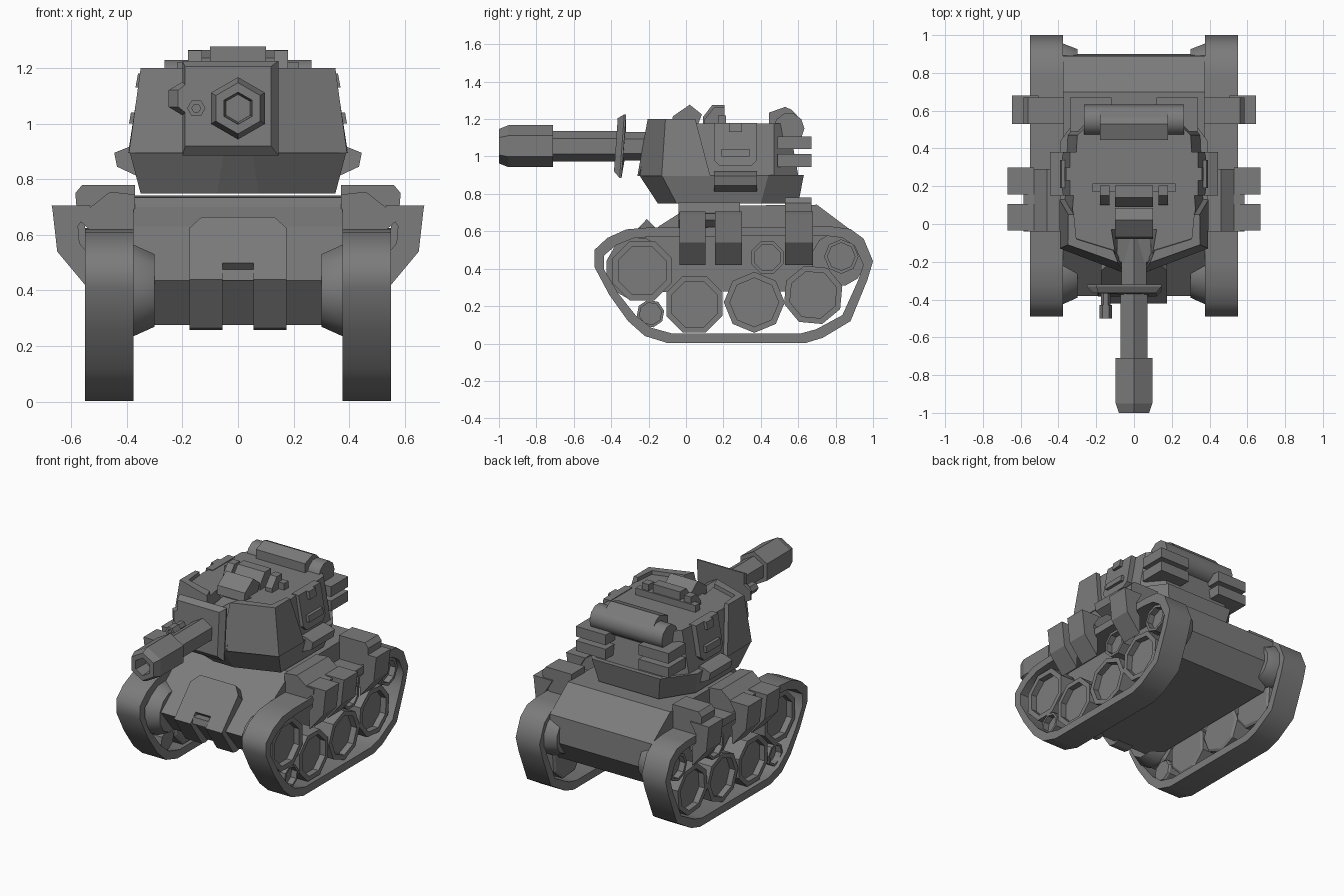
import bpy, bmesh
from math import cos, sin, pi, radians

if "Cube" in bpy.data.objects:
    bpy.data.objects.remove(bpy.data.objects["Cube"])

grey = bpy.data.materials.new("dark_grey")
grey.diffuse_color = (.2, .2, .2, 1)
grey.use_nodes = True
grey.node_tree.nodes["Principled BSDF"].inputs["Base Color"].default_value = grey.diffuse_color

def loft(name, rings, mirror=False, closed=False, smooth=0):
    """Skin a series of equal-length point rings; cap the ends or close into a loop."""
    bm = bmesh.new()
    for s in ((1, -1) if mirror else (1,)):
        vs = [[bm.verts.new((p[0] * s, p[1], p[2])) for p in r] for r in rings]
        n = len(rings[0])
        pairs = list(zip(vs, vs[1:])) + ([(vs[-1], vs[0])] if closed else [])
        for a, b in pairs:
            for i in range(n):
                j = (i + 1) % n
                bm.faces.new((a[i], a[j], b[j], b[i]))
        if not closed:
            bm.faces.new(vs[0][::-1])
            bm.faces.new(vs[-1])
    bmesh.ops.recalc_face_normals(bm, faces=bm.faces)
    me = bpy.data.meshes.new(name)
    bm.to_mesh(me)
    bm.free()
    me.materials.append(grey)
    ob = bpy.data.objects.new(name, me)
    bpy.context.collection.objects.link(ob)
    if smooth:
        bpy.ops.object.select_all(action='DESELECT')
        ob.select_set(True)
        bpy.context.view_layer.objects.active = ob
        bpy.ops.object.shade_smooth_by_angle(angle=radians(smooth))
    return ob

def ring(pts, axis, a):
    f = {'x': lambda u, v: (a, u, v), 'y': lambda u, v: (u, a, v), 'z': lambda u, v: (u, v, a)}[axis]
    return [f(u, v) for u, v in pts]

def prism(name, pts, axis, a, b, mirror=False):
    return loft(name, [ring(pts, axis, a), ring(pts, axis, b)], mirror)

def box(name, x0, x1, y0, y1, z0, z1, mirror=False):
    return prism(name, [(x0, y0), (x1, y0), (x1, y1), (x0, y1)], 'z', z0, z1, mirror)

def turned(name, centre, axis, n, steps, phase=0.0, mirror=False, smooth=0):
    """Lathe: steps are (position along axis, radius)."""
    u, v = centre
    return loft(name, [ring([(u + r * cos(phase + 2 * pi * i / n), v + r * sin(phase + 2 * pi * i / n))
                             for i in range(n)], axis, p) for p, r in steps], mirror, False, smooth)

def sym(half, z):
    """Plan outline symmetric in x at height z."""
    return ring(half + [(-x, y) for x, y in reversed(half)], 'z', z)

# Tracks
outer = [(-.49, .5), (-.42, .565), (-.32, .61), (-.2, .62), (.78, .625), (.88, .612), (.95, .56), (1, .44),
         (.97, .34), (.88, .12), (.73, .03), (.64, .003), (-.1, .003), (-.22, .04), (-.31, .12), (-.41, .26), (-.49, .41)]
inner = [(.255 + (y - .255) * .93, .32 + (z - .32) * .84) for y, z in outer]
loft("track", [ring(outer, 'x', .375), ring(outer, 'x', .55), ring(inner, 'x', .55), ring(inner, 'x', .375)],
     True, True, 50)

# Wheels with recessed faces
wheels = [("sprocket", -.235, .39, .172, 8, pi / 8), ("road_wheel_front", .045, .21, .163, 8, pi / 8),
          ("road_wheel_mid", .365, .22, .163, 8, 0), ("road_wheel_rear", .68, .26, .163, 8, .3),
          ("small_wheel", -.19, .16, .075, 8, .2), ("roller_front", .435, .46, .092, 8, pi / 8),
          ("roller_rear", .83, .465, .092, 8, 0)]
for name, y, z, r, n, ph in wheels:
    turned(name, (y, z), 'x', n, [(.385, r * .9), (.395, r), (.525, r), (.525, r * .8), (.485, r * .8)], ph, True)

# Final drive cones
turned("front_drive", (-.26, .4), 'x', 12, [(.3, .135), (.375, .17), (.41, .17)], pi / 12, True, 40)
turned("rear_drive", (.815, .45), 'x', 12, [(.3, .115), (.375, .145), (.41, .145)], pi / 12, True, 40)

# Hull
prism("hull", [(-.38, .435), (-.14, .63), (-.03, .70), (.01, .735), (.7, .742), (.89, .6), (.9, .43), (.8, .28),
               (-.25, .275)], 'x', -.375, .375)

# Nose hatch plate with notch, and lower nose ribs
plan = [(-.175, 0), (-.055, 0), (-.055, .26), (.055, .26), (.055, 0), (.175, 0), (.175, .82), (.13, 1), (-.13, 1), (-.175, .82)]
loft("nose_plate", [[(x, -.42 + .21 * t + d * .05, .44 + .225 * t - d * .05) for x, t in plan] for d in (0, 1)])
prism("nose_notch_bar", [(-.4, .435), (-.39, .475), (-.33, .475), (-.33, .435)], 'x', -.055, .055)
prism("nose_rib", [(-.42, .44), (-.36, .43), (-.22, .27), (-.26, .258), (-.3, .265)], 'x', .055, .175, True)

# Fender shelves (low sloped ones in front, tall one behind) and hanging side boxes
low_shelf = [(.37, .745), (.46, .755), (.53, .70), (.585, .695), (.58, .66), (.53, .615), (.37, .6)]
tall_shelf = [(.37, .78), (.56, .78), (.585, .75), (.58, .69), (.53, .615), (.37, .6)]
hanger = [(.53, .705), (.67, .705), (.667, .69), (.65, .54), (.55, .42), (.545, .54), (.57, .57), (.575, .63)]
prism("front_fender_box", low_shelf, 'y', -.04, .29, True)
prism("rear_fender_box", tall_shelf, 'y', .53, .67, True)
for i, (y0, y1, dx) in enumerate([(-.035, .105, 0), (.155, .3, 0), (.53, .68, -.025)]):
    prism(f"side_box_{i}", [(x + dx, z) for x, z in hanger], 'y', y0, y1, True)

# Turret base, body and cheek armour
loft("turret_base", [sym([(.075, -.15), (.35, -.05), (.35, .4), (.22, .6)], .748),
                     sym([(.05, -.25), (.39, -.13), (.39, .44), (.25, .63)], .9)])
loft("turret_body", [sym([(.07, -.03), (.05, -.22), (.34, -.1), (.365, .12), (.35, .47), (.24, .6)], .9),
                     sym([(.12, -.03), (.1, -.15), (.31, -.08), (.325, .08), (.3, .47), (.22, .55)], 1.175)])
loft("cheek_armour",
     [ring([(.05, -.26), (.392, -.13), (.395, .13), (.33, .13), (.3, -.05), (.07, -.12)], 'z', .895),
      ring([(.085, -.205), (.35, -.11), (.348, .05), (.318, .05), (.305, -.08), (.11, -.14)], 'z', 1.2)], True)
prism("gun_cradle", [(-.25, .9), (-.2, 1.1), (-.02, 1.13), (0, .9)], 'x', -.09, .09)

# Turret side hatches
for nm, d, y0, y1, z0, z1 in [("side_hatch", .0, .15, .38, .95, 1.18), ("hatch_handle", .02, .19, .34, 1.0, 1.04),
                              ("hatch_hinge", .02, .23, .3, 1.13, 1.18)]:
    c = .03 if d == 0 else 0
    out = [(y0, z1), (y0, z0 + c), (y0 + c, z0), (y1 - c, z0), (y1, z0 + c), (y1, z1)]
    if not c:
        out = [(y0, z1), (y0, z0), (y1, z0), (y1, z1)]
    loft(nm, [[(x + d - (z - .9) * .18, y, z) for y, z in out] for x in (.34, .39)], True)
prism("side_bin", [(.36, .92), (.395, .915), (.445, .895), (.435, .845), (.36, .81)], 'y', .15, .38, True)

# Gun shield and barrel
shield = [(-.2, .885), (.145, .885), (.145, 1.225), (-.2, 1.225), (-.2, 1.15), (-.25, 1.12), (-.25, 1.06), (-.2, 1.03)]
front = [(-.19, .92), (.118, .92), (.118, 1.205), (-.19, 1.205), (-.19, 1.14), (-.215, 1.12), (-.215, 1.06), (-.19, 1.04)]
loft("gun_shield", [[(x, -.32 - (.025 if z < .9 else 0), z) for x, z in shield],
                    [(x, -.33 - (.025 if z < .9 else 0), z) for x, z in shield],
                    [(x, -.365 - (.02 if z < .95 else 0), z) for x, z in front]])
turned("gun", (0, 1.055), 'y', 6, [(-.08, .076), (-.37, .076), (-.37, .082), (-.71, .082), (-.71, .112), (-.95, .112),
                                  (-1, .092), (-1, .058), (-.9, .05)], pi / 2)
turned("coaxial_gun", (-.15, 1.055), 'y', 6, [(-.33, .025), (-.43, .025), (-.43, .033), (-.5, .033), (-.5, .016),
                                             (-.47, .016)], 0)

# Roof fittings
prism("roof_sight", [(-.08, 1.16), (-.07, 1.215), (.02, 1.277), (.085, 1.225), (.06, 1.16)], 'x', -.1, .1)
box("roof_step", -.22, .22, .17, .215, 1.16, 1.22)
prism("roof_periscope", [(.09, 1.16), (.09, 1.21), (.14, 1.275), (.205, 1.275), (.205, 1.16)], 'x', -.1, .1)
prism("periscope_wing", [(.1, 1.16), (.1, 1.2), (.15, 1.262), (.205, 1.262), (.205, 1.16)], 'x', .13, .18, True)

# Rolled tarp on the turret rear with raised centre box
turned("rear_roll", (.55, 1.15), 'x', 10, [(-.265, .083), (.265, .083)], 0, False, 45)
prism("roll_box", [(.445, 1.14), (.445, 1.235), (.53, 1.265), (.565, 1.25), (.62, 1.19), (.6, 1.14)], 'x', -.18, .18)

# Rear stowage boxes
for i, z in enumerate((.945, 1.04)):
    box(f"rear_stowage_{i}", .12, .34, .49, .67, z, z + .068, True)
